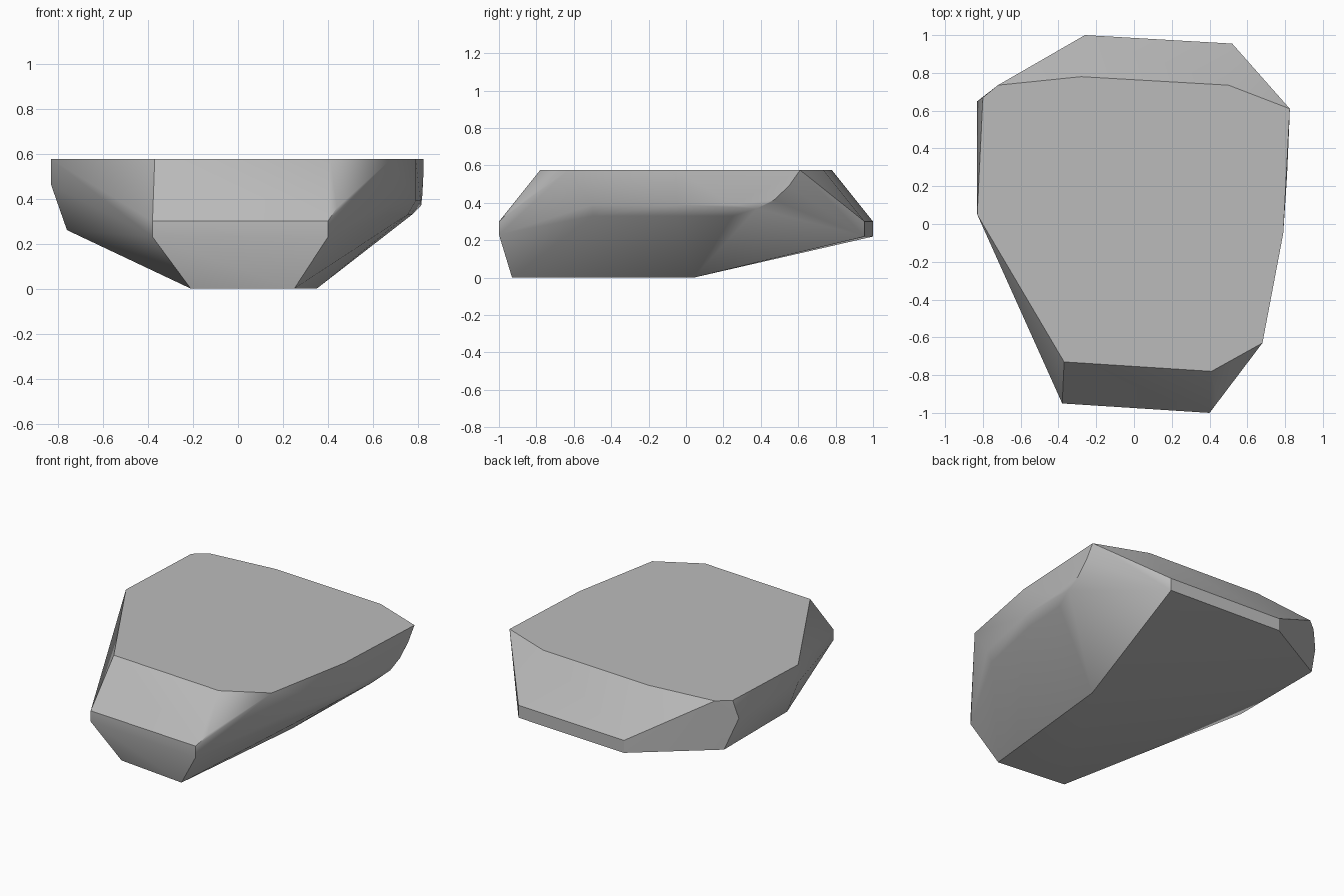
import bpy
import bmesh
import math

cube = bpy.data.objects.get("Cube")
if cube:
    bpy.data.objects.remove(cube, do_unlink=True)

TOP = 0.575


def level(z, *corners):
    """Place plan corners at one height."""
    return [(x, y, z) for x, y in corners]


points = []

# Flat top outline
points += level(TOP, (-0.72, 0.735), (-0.28, 0.78), (0.5, 0.735), (0.825, 0.61),
                (0.79, -0.05), (0.68, -0.63), (0.41, -0.78), (-0.37, -0.73),
                (-0.83, 0.05), (-0.8, 0.67))

# Narrow flat base
points += level(0, (-0.21, -0.88), (0.25, -0.93), (0.35, 0.04))

# Rounded front nose, left end set back a little
for y, z, x_end in ((-0.94, 0.36, 0.44), (-1.0, 0.3, 0.4), (-1.0, 0.23, 0.4)):
    points += [(x_end, y, z), (-0.38, y + 0.05, z)]

# Chipped rear rim
for z in (0.22, 0.3):
    points += level(z, (0.52, 0.955), (-0.26, 1.0))

# Leaning wall on the -x side
points += level(0.46, (-0.83, 0.05), (-0.83, 0.65))
points += level(0.26, (-0.76, 0.06), (-0.76, 0.7))

# Softened ridge on the +x side
for inset, z in ((0, 0.39), (0.035, 0.33)):
    points += level(z, (0.695 - inset, -0.5), (0.79 - inset, -0.05), (0.81 - inset, 0.25))

# Curved chip edge at the rear +x corner
points += [(0.814, 0.38, 0.37), (0.819, 0.47, 0.415), (0.823, 0.55, 0.49)]

# Wrap the corners into one solid stone
bm = bmesh.new()
for p in points:
    bm.verts.new(p)
hull = bmesh.ops.convex_hull(bm, input=bm.verts)
loose = {g for g in hull["geom_interior"] + hull["geom_unused"]
         if isinstance(g, bmesh.types.BMVert)}
bmesh.ops.delete(bm, geom=list(loose), context='VERTS')
bmesh.ops.dissolve_limit(bm, angle_limit=math.radians(1),
                         verts=bm.verts, edges=bm.edges)
bmesh.ops.recalc_face_normals(bm, faces=bm.faces)
mesh = bpy.data.meshes.new("rock")
bm.to_mesh(mesh)
bm.free()

rock = bpy.data.objects.new("rock", mesh)
bpy.context.collection.objects.link(rock)

# Plain grey stone
stone = bpy.data.materials.new("grey_stone")
stone.use_nodes = True
grey = (0.5, 0.5, 0.5, 1)
stone.diffuse_color = grey
stone.node_tree.nodes["Principled BSDF"].inputs["Base Color"].default_value = grey
mesh.materials.append(stone)

# Soft worn faces with crisp chips
bpy.ops.object.select_all(action='DESELECT')
rock.select_set(True)
bpy.context.view_layer.objects.active = rock
bpy.ops.object.shade_smooth_by_angle(angle=math.radians(32))
